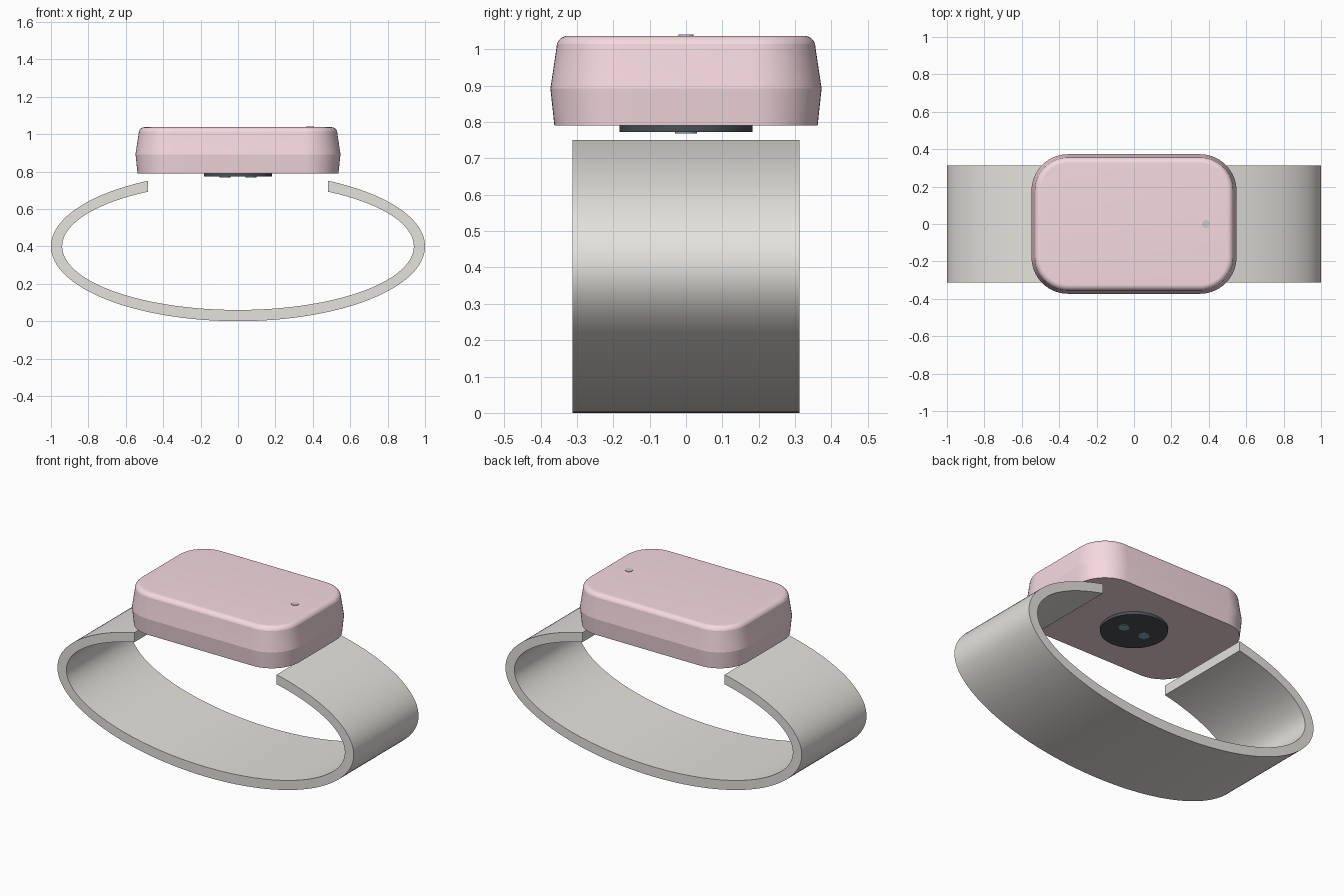
import bpy, bmesh, math

if "Cube" in bpy.data.objects:
    bpy.data.objects.remove(bpy.data.objects["Cube"])


def material(name, rgb):
    m = bpy.data.materials.new(name)
    m.diffuse_color = (*rgb, 1)
    m.use_nodes = True
    m.node_tree.nodes["Principled BSDF"].inputs["Base Color"].default_value = m.diffuse_color
    return m


def loft(name, rings, mat, angle, closed=False):
    """Skin equal-length rings of points; cap the ends."""
    bm = bmesh.new()
    vs = [[bm.verts.new(p) for p in r] for r in rings]
    n = len(vs[0])
    for a, b in zip(vs, vs[1:]):
        for i in range(n):
            j = (i + 1) % n
            bm.faces.new((a[i], a[j], b[j], b[i]))
    bm.faces.new(vs[0][::-1])
    bm.faces.new(vs[-1])
    bmesh.ops.recalc_face_normals(bm, faces=bm.faces)
    me = bpy.data.meshes.new(name)
    bm.to_mesh(me)
    bm.free()
    ob = bpy.data.objects.new(name, me)
    bpy.context.collection.objects.link(ob)
    me.materials.append(mat)
    bpy.ops.object.select_all(action='DESELECT')
    ob.select_set(True)
    bpy.context.view_layer.objects.active = ob
    bpy.ops.object.shade_smooth_by_angle(angle=math.radians(angle))
    return ob


def rounded_rect(hx, hy, r, z, seg=14):
    pts = []
    for k, (sx, sy) in enumerate([(1, 1), (-1, 1), (-1, -1), (1, -1)]):
        for i in range(seg + 1):
            a = math.pi / 2 * (k + i / seg)
            pts.append((sx * (hx - r) + r * math.cos(a),
                        sy * (hy - r) + r * math.sin(a), z))
    return pts


def disc(name, x, radius, z0, z1, mat, seg=48):
    def ring(z):
        return [(x + radius * math.cos(2 * math.pi * i / seg),
                 radius * math.sin(2 * math.pi * i / seg), z) for i in range(seg)]
    return loft(name, [ring(z0), ring(z1)], mat, 30)


pink = material("pink_shell", (0.92, 0.70, 0.75))
beige = material("beige_strap", (0.78, 0.76, 0.72))
black = material("black_glass", (0.07, 0.08, 0.09))
teal = material("teal_lens", (0.22, 0.42, 0.47))
white = material("light_grey", (0.80, 0.82, 0.82))

# Strap: open elliptical band with vertical cut ends
half_width, cut, steps = 0.3125, 0.48, 128


def arc_point(ax, az, t):
    start = math.acos(cut / ax)
    sweep = math.pi + 2 * (math.pi / 2 - start)
    # runs clockwise from the right end, under the wrist, to the left end
    a = start - t * (2 * math.pi - (math.pi - 2 * start))
    return ax * math.cos(a), 0.4 + az * math.sin(a)


sections = []
for i in range(steps + 1):
    xo, zo = arc_point(1.0, 0.40, i / steps)
    xi, zi = arc_point(0.94, 0.34, i / steps)
    sections.append([(xo, -half_width, zo), (xo, half_width, zo),
                     (xi, half_width, zi), (xi, -half_width, zi)])
loft("strap", sections, beige, 30)

# Case: drafted rounded box with a waist crease and a rounded top rim
HX, HY, R = 0.548, 0.373, 0.195
profile = [(0.011, 0.79), (0.0, 0.892), (0.017, 1.005)]
rim_r = 0.032
a0 = math.radians(8.5)
for i in range(1, 11):
    a = a0 + (math.pi / 2 - a0) * i / 10
    profile.append((0.017 + rim_r * (math.cos(a0) - math.cos(a)),
                    1.037 - rim_r + rim_r * math.sin(a)))
loft("case", [rounded_rect(HX - d, HY - d, R - d, z) for d, z in profile], pink, 12)

# Sensor window and its two lenses underneath
disc("sensor_window", 0, 0.183, 0.773, 0.80, black, 64)
for side, x in (("left", -0.07), ("right", 0.07)):
    disc("sensor_lens_" + side, x, 0.03, 0.769, 0.78, teal, 32)

# Indicator light on top
disc("indicator_light", 0.385, 0.021, 1.03, 1.04, white, 32)
